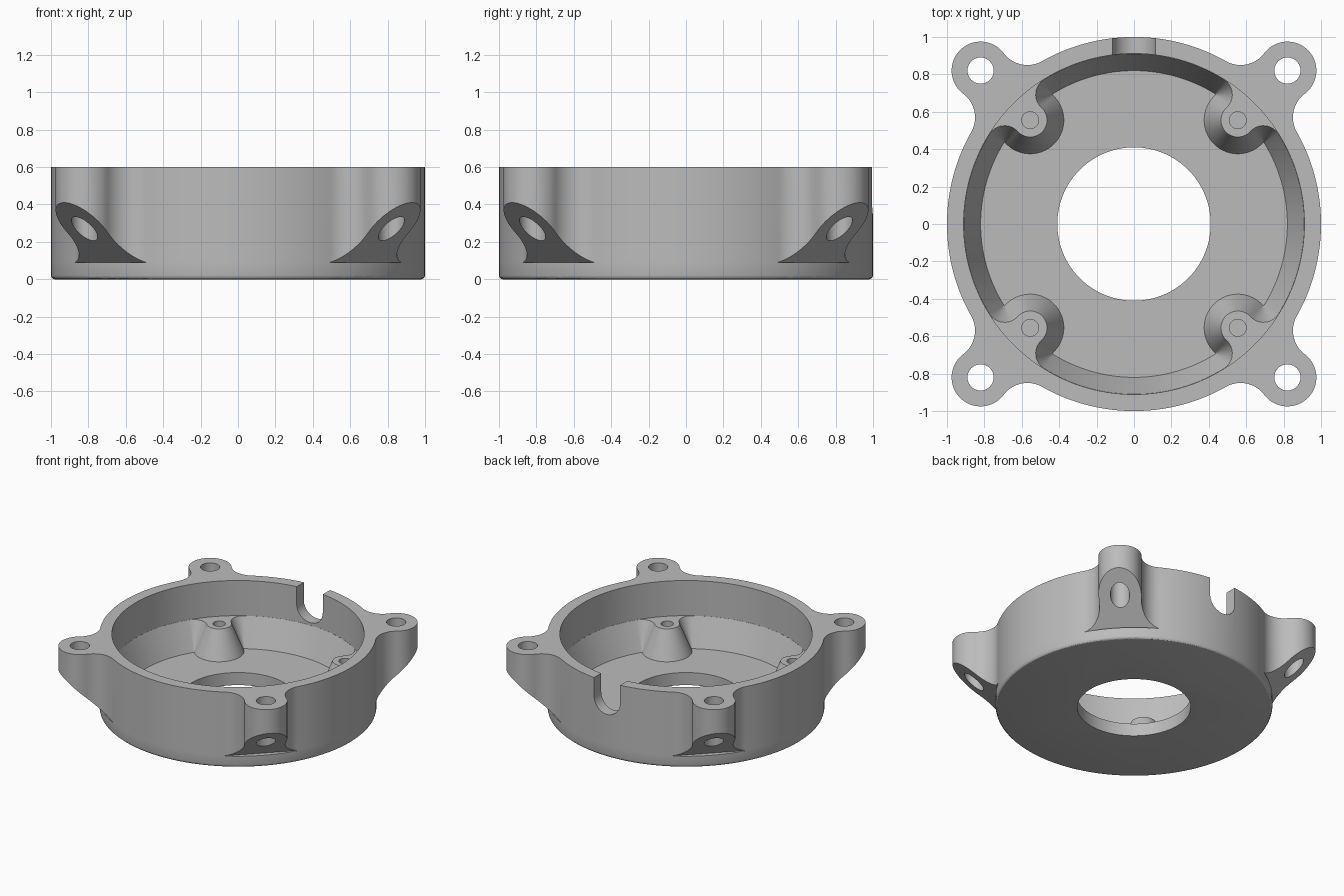
import bpy, bmesh
from math import pi, sin, cos, acos, atan2, radians
from mathutils import Vector, Matrix

if "Cube" in bpy.data.objects:
    bpy.data.objects.remove(bpy.data.objects["Cube"], do_unlink=True)

HEIGHT, FLOOR, BOSS_TOP = 0.6, 0.1, 0.32
LUG_DIST, BOSS_DIST = 1.16, 0.785
DIAGONALS = [radians(45 + 90 * k) for k in range(4)]


def arc(centre, r, a0, a1, n):
    return [Vector((centre[0] + r * cos(a0 + (a1 - a0) * i / n),
                    centre[1] + r * sin(a0 + (a1 - a0) * i / n))) for i in range(n + 1)]


def lobed_outline(R, d, r, f, inward):
    """Circle with four filleted lobes, pointing outward (lugs) or inward (bosses)."""
    c = R - f if inward else R + f
    a = acos((c * c + d * d - (r + f) ** 2) / (2 * c * d))
    fx, fy = c * cos(a), -c * sin(a)
    half = arc((0, 0), R, -pi / 4, -a, 14)
    half += arc((fx, fy), f, -a if inward else pi - a, atan2(-fy, d - fx), 12)[1:]
    half += arc((d, 0), r, atan2(fy, fx - d), -pi if inward else 0, 16)[1:]
    quarter = half + [Vector((p.x, -p.y)) for p in reversed(half[1:-1])]
    return [Matrix.Rotation(t, 2) @ p for t in DIAGONALS for p in quarter]


def at_height(points, z):
    return [Vector((p.x, p.y, z)) for p in points]


def add_loft(bm, rings):
    rows = [[bm.verts.new(p) for p in ring] for ring in rings]
    n = len(rows[0])
    for low, high in zip(rows, rows[1:]):
        for i in range(n):
            j = (i + 1) % n
            bm.faces.new((low[i], low[j], high[j], high[i]))
    bm.faces.new(rows[0][::-1])
    bm.faces.new(rows[-1])


def make_object(name, lofts):
    bm = bmesh.new()
    for rings in lofts:
        add_loft(bm, rings)
    bmesh.ops.remove_doubles(bm, verts=bm.verts, dist=1e-5)
    bmesh.ops.recalc_face_normals(bm, faces=bm.faces)
    mesh = bpy.data.meshes.new(name)
    bm.to_mesh(mesh)
    bm.free()
    obj = bpy.data.objects.new(name, mesh)
    bpy.context.collection.objects.link(obj)
    return obj


def cylinder(x, y, r, z0, z1, n=40):
    ring = arc((x, y), r, 0, 2 * pi, n)[:-1]
    return [at_height(ring, z0), at_height(ring, z1)]


def diagonal_cylinders(d, r, z0, z1):
    return [cylinder(d * cos(t), d * sin(t), r, z0, z1) for t in DIAGONALS]


def cut(target, name, lofts):
    cutter = make_object(name, lofts)
    cutter.hide_render = True
    mod = target.modifiers.new(name, 'BOOLEAN')
    mod.operation, mod.solver, mod.object = 'DIFFERENCE', 'EXACT', cutter
    bpy.context.view_layer.objects.active = target
    bpy.ops.object.modifier_apply(modifier=mod.name)
    bpy.data.objects.remove(cutter, do_unlink=True)


# Outer body: round base with a softened bottom edge, lugs above
outline = lobed_outline(1, LUG_DIST, 0.155, 0.157, False)
base = [p * min(1, 1 / p.length) for p in outline]
edge = 0.02
rings = [at_height([p * (1 - edge + edge * sin(t)) for p in base], edge - edge * cos(t))
         for t in (0, pi / 6, pi / 3, pi / 2)]
rings += [at_height(base, 0.095), at_height(outline, 0.095), at_height(outline, HEIGHT)]
housing = make_object("housing", [rings])

# Sloped undersides of the lugs
wedge = [(0.962, 0.09), (1.5, 0.09), (1.5, 0.578)]
cut(housing, "lug_underside_cutter",
    [[[Matrix.Rotation(t, 3, 'Z') @ Vector((s, side, z)) for s, z in wedge]
      for side in (-0.4, 0.4)] for t in DIAGONALS])

# Straight upper bore, then the tapered pocket that leaves the four bosses
cut(housing, "bore_cutter", [cylinder(0, 0, 0.911, BOSS_TOP, 0.8, 160)])
pocket = [at_height(lobed_outline(0.91 - o, BOSS_DIST, 0.09 + o, 0.095 - o, True), z)
          for o, z in ((0.09, FLOOR), (0, BOSS_TOP), (0.02, 0.4))]
cut(housing, "pocket_cutter", [pocket])

# Centre opening, lug holes and blind boss holes
cut(housing, "centre_hole_cutter", [cylinder(0, 0, 0.41, -0.1, 0.25, 96)])
cut(housing, "lug_hole_cutter", diagonal_cylinders(LUG_DIST, 0.07, 0.05, 0.8))
cut(housing, "boss_hole_cutter", diagonal_cylinders(BOSS_DIST, 0.045, 0.2, 0.5))

# Round-bottomed notch in the back rim
notch = arc((0, 0.455), 0.115, pi, 2 * pi, 20) + [Vector((0.115, 0.8)), Vector((-0.115, 0.8))]
cut(housing, "notch_cutter", [[[Vector((p.x, y, p.y)) for p in notch] for y in (0.7, 1.2)]])

# Finish
grey = bpy.data.materials.new("plain_grey")
grey.use_nodes = True
colour = (0.5, 0.5, 0.5, 1)
grey.diffuse_color = colour
grey.node_tree.nodes["Principled BSDF"].inputs["Base Color"].default_value = colour
housing.data.materials.clear()
housing.data.materials.append(grey)
for obj in bpy.context.selected_objects:
    obj.select_set(False)
housing.select_set(True)
bpy.context.view_layer.objects.active = housing
bpy.ops.object.shade_smooth_by_angle(angle=radians(30))
